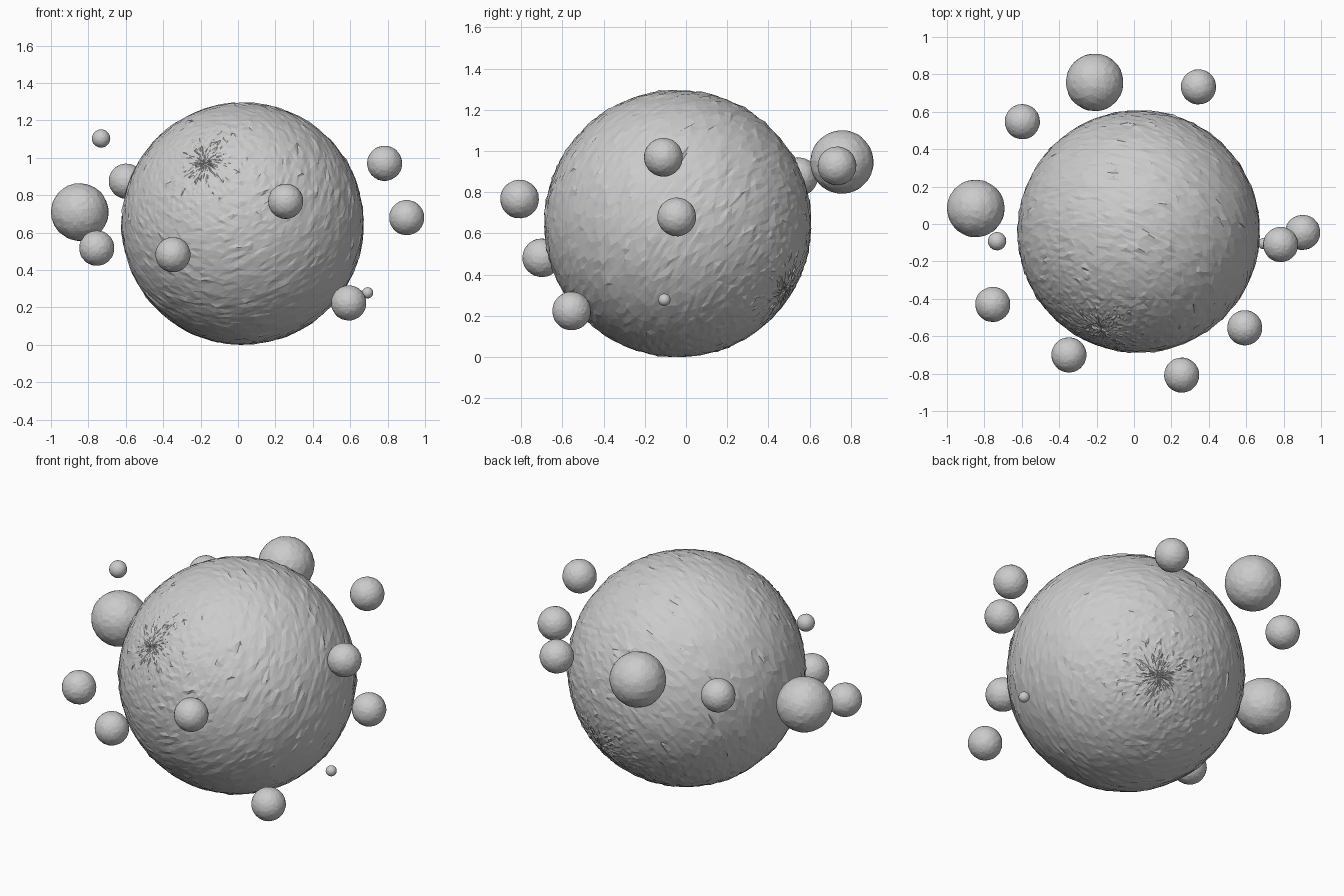
import bpy, bmesh, math, random
from mathutils import Vector, Matrix

if "Cube" in bpy.data.objects:
    bpy.data.objects.remove(bpy.data.objects["Cube"])

random.seed(7)


def finish(bm, name, location):
    bmesh.ops.recalc_face_normals(bm, faces=bm.faces)
    mesh = bpy.data.meshes.new(name)
    bm.to_mesh(mesh)
    bm.free()
    ob = bpy.data.objects.new(name, mesh)
    ob.location = location
    bpy.context.collection.objects.link(ob)
    return ob


def stroked_sphere(name, location, radius, axis):
    """Flat-faceted ball whose rough, long facets swirl around a tilted axis."""
    bm = bmesh.new()
    bmesh.ops.create_uvsphere(bm, u_segments=72, v_segments=96, radius=1)
    step = math.pi / 96
    for v in bm.verts:
        n = v.co.normalized()
        lat = math.asin(max(-1, min(1, n.z)))
        if abs(lat) < math.pi / 2 - 0.01:
            # spiral twist with uneven spacing of the strokes
            lon = math.atan2(n.y, n.x) + 0.9 * lat + random.uniform(-0.03, 0.03)
            lat += random.uniform(-0.35, 0.35) * step
            n = Vector((math.cos(lat) * math.cos(lon),
                        math.cos(lat) * math.sin(lon), math.sin(lat)))
        # shallow random ridges, occasionally a raised one
        bump = random.uniform(-0.005, 0.003)
        if random.random() < 0.06:
            bump += 0.007
        v.co = n * radius * (1 + bump)
    bmesh.ops.triangulate(bm, faces=bm.faces)
    turn = Vector((0, 0, 1)).rotation_difference(Vector(axis)).to_matrix()
    bmesh.ops.transform(bm, matrix=turn.to_4x4(), verts=bm.verts)
    return finish(bm, name, location)


def small_ball(name, location, radius):
    """Lightly uneven faceted ball with a random turn."""
    bm = bmesh.new()
    bmesh.ops.create_icosphere(bm, subdivisions=4, radius=radius)
    for v in bm.verts:
        v.co *= 1 + random.uniform(-0.012, 0.006)
    turn = (Matrix.Rotation(random.uniform(0, 6), 4, 'X')
            @ Matrix.Rotation(random.uniform(0, 6), 4, 'Z'))
    bmesh.ops.transform(bm, matrix=turn, verts=bm.verts)
    return finish(bm, name, location)


# large central ball resting on the ground plane
stroked_sphere("central_ball", (0.025, -0.04, 0.648), 0.648, (0.3, 0.78, -0.48))

# floating balls around it: position and radius
BIG, MID = 0.154, 0.094
balls = [
    ("big_ball_left", (-0.846, 0.083, 0.71), BIG),
    ("big_ball_back", (-0.21, 0.757, 0.947), BIG),
    ("ball_back_left", (-0.597, 0.547, 0.875), MID),
    ("ball_back_right", (0.345, 0.733, 0.928), MID),
    ("ball_front_left", (-0.755, -0.43, 0.517), MID),
    ("ball_front_low", (-0.348, -0.70, 0.482), MID),
    ("ball_front_high", (0.255, -0.808, 0.767), MID),
    ("ball_right_high", (0.784, -0.11, 0.97), MID),
    ("ball_right", (0.902, -0.045, 0.68), MID),
    ("ball_right_low", (0.592, -0.555, 0.224), MID),
    ("small_ball_left", (-0.732, -0.092, 1.103), 0.049),
    ("tiny_ball_right", (0.693, -0.105, 0.278), 0.03),
]
for name, location, radius in balls:
    small_ball(name, location, radius)
